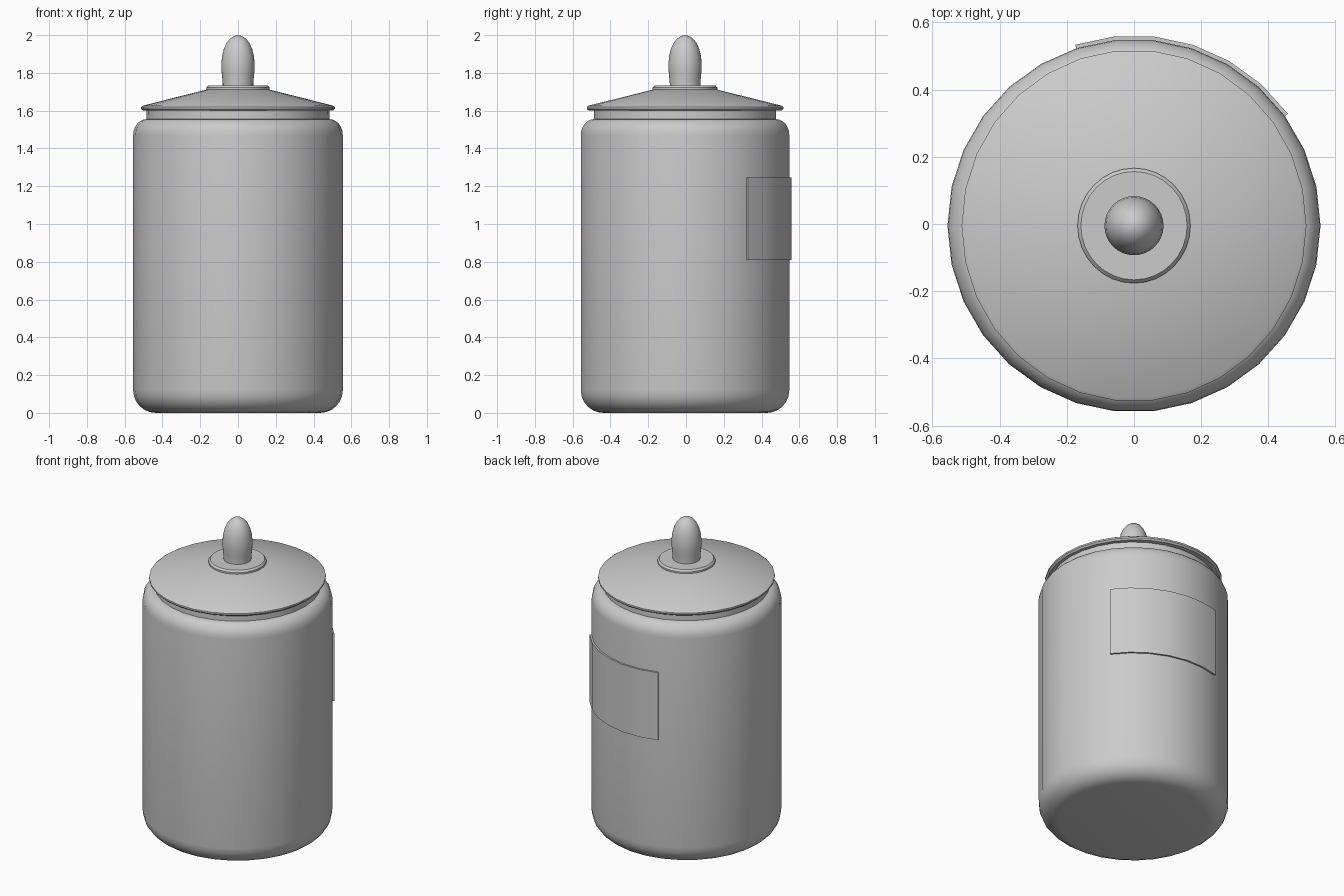
import bpy, bmesh
from math import sin, cos, pi, radians

if "Cube" in bpy.data.objects:
    bpy.data.objects.remove(bpy.data.objects["Cube"])

CY = -0.005  # jar axis sits slightly forward because the label sticks out behind


def finish(name, bm, angle=30):
    bmesh.ops.remove_doubles(bm, verts=bm.verts, dist=1e-5)
    bmesh.ops.recalc_face_normals(bm, faces=bm.faces)
    mesh = bpy.data.meshes.new(name)
    bm.to_mesh(mesh)
    bm.free()
    ob = bpy.data.objects.new(name, mesh)
    bpy.context.collection.objects.link(ob)
    ob.location.y = CY
    bpy.ops.object.select_all(action='DESELECT')
    ob.select_set(True)
    bpy.context.view_layer.objects.active = ob
    bpy.ops.object.shade_smooth_by_angle(angle=radians(angle))
    return ob


def lathe(name, profile, sides=30, sy=1.0, angle=30):
    """Revolve (radius, z) points around the jar axis and cap open ends."""
    bm = bmesh.new()
    rings = [[bm.verts.new((r * cos(2 * pi * i / sides), sy * r * sin(2 * pi * i / sides), z))
              for i in range(sides)] for r, z in profile]
    for a, b in zip(rings, rings[1:]):
        for i in range(sides):
            j = (i + 1) % sides
            bm.faces.new((a[i], a[j], b[j], b[i]))
    for ring, (r, z) in ((rings[0], profile[0]), (rings[-1], profile[-1])):
        if r > 1e-4:
            bm.faces.new(ring)
    return finish(name, bm, angle)


def arc(r, z, rx, rz, start, end, steps=6):
    """Elliptical corner points around centre (r, z)."""
    out = []
    for i in range(steps + 1):
        t = radians(start + (end - start) * i / steps)
        out.append((r + rx * cos(t), z + rz * sin(t)))
    return out


# Body with rounded base and shoulder, and the neck
lathe("jar_body", arc(0.435, 0.12, 0.12, 0.12, -90, 0)
      + arc(0.485, 1.47, 0.07, 0.085, 0, 90)
      + [(0.484, 1.605)])

# Shallow conical lid with a thin rim
lathe("lid", [(0.45, 1.60), (0.503, 1.60), (0.513, 1.61), (0.513, 1.62),
              (0.502, 1.627), (0.165, 1.712), (0.02, 1.715)], sy=1.02)

# Collar under the knob
lathe("lid_collar", [(0.16, 1.70), (0.168, 1.712), (0.168, 1.722), (0.158, 1.733)],
      sides=32, sy=1.02)

# Egg-shaped knob
lathe("lid_knob", [(0.081, 1.72), (0.081, 1.745), (0.084, 1.78), (0.088, 1.82),
                   (0.088, 1.85), (0.084, 1.89), (0.075, 1.927), (0.061, 1.958),
                   (0.043, 1.981), (0.022, 1.995), (0, 2.0)], sides=32, angle=50)

# Curved label plate following six facets of the body
bm = bmesh.new()
cols = []
for k in range(7):
    a = radians(36 + 12 * k)
    cols.append([bm.verts.new((r * cos(a), r * sin(a), z))
                 for r, z in ((0.55, 0.81), (0.566, 0.81), (0.566, 1.245), (0.55, 1.245))])
for a, b in zip(cols, cols[1:]):
    for i in range(4):
        j = (i + 1) % 4
        bm.faces.new((a[i], a[j], b[j], b[i]))
bm.faces.new(cols[0])
bm.faces.new(cols[-1])
finish("label", bm)
